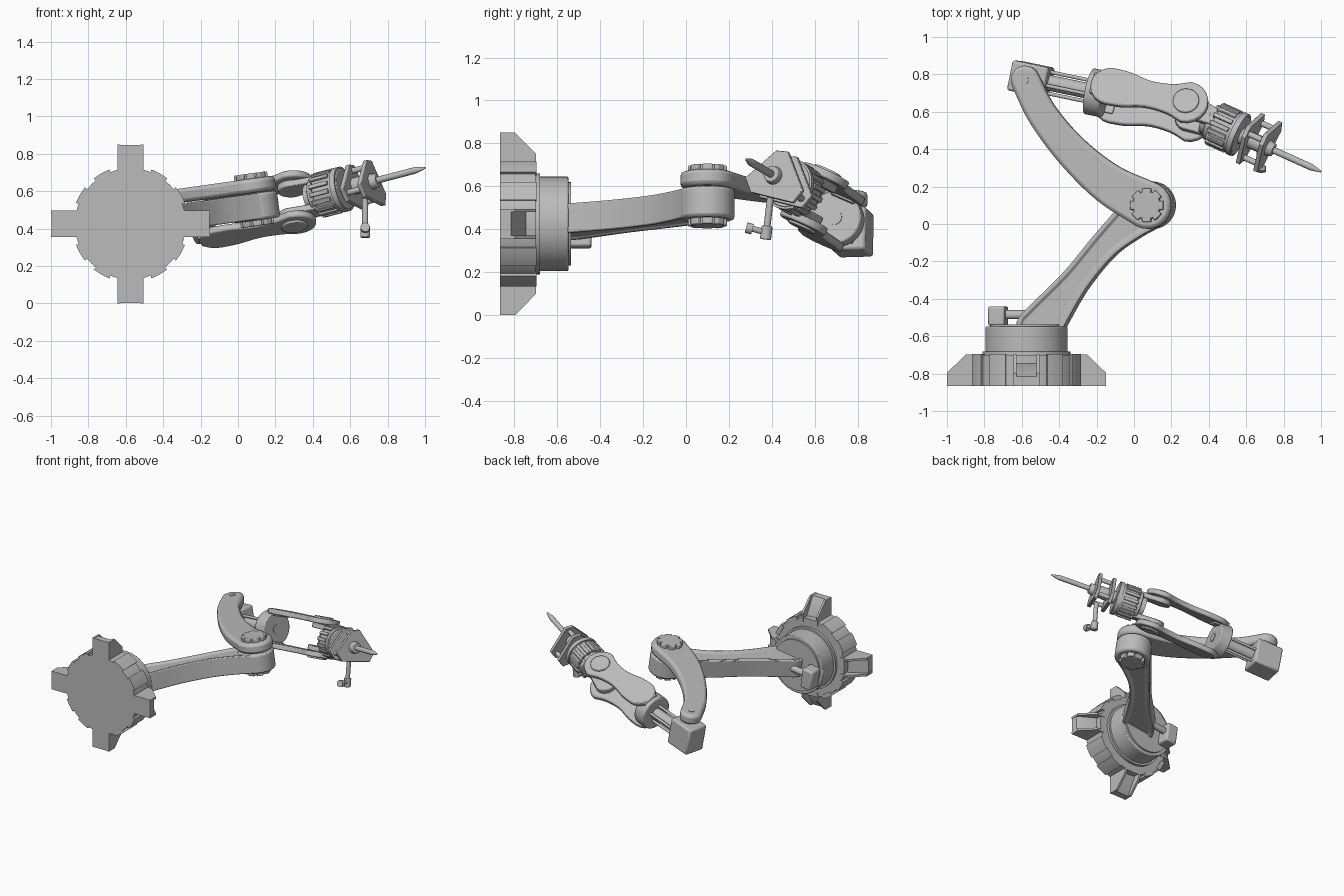
import bpy, bmesh, math
from mathutils import Matrix, Vector

if "Cube" in bpy.data.objects:
    bpy.data.objects.remove(bpy.data.objects["Cube"])

grey = bpy.data.materials.new("plain grey")
grey.use_nodes = True
grey.diffuse_color = (0.5, 0.5, 0.5, 1)
grey.node_tree.nodes["Principled BSDF"].inputs["Base Color"].default_value = (0.5, 0.5, 0.5, 1)


def frame(origin, x_dir, z_hint):
    x = Vector(x_dir).normalized()
    y = Vector(z_hint).cross(x).normalized()
    m = Matrix((x, y, x.cross(y))).transposed().to_4x4()
    m.translation = origin
    return m


def finish(name, bm, mat, bevel=0.0):
    bmesh.ops.recalc_face_normals(bm, faces=bm.faces)
    me = bpy.data.meshes.new(name)
    bm.to_mesh(me)
    bm.free()
    me.materials.append(grey)
    ob = bpy.data.objects.new(name, me)
    bpy.context.collection.objects.link(ob)
    ob.matrix_world = mat
    if bevel:
        mod = ob.modifiers.new("soft edges", 'BEVEL')
        mod.width, mod.segments, mod.limit_method = bevel, 2, 'ANGLE'
        mod.angle_limit = math.radians(40)
    bpy.context.view_layer.objects.active = ob
    bpy.ops.object.select_all(action='DESELECT')
    ob.select_set(True)
    bpy.ops.object.shade_smooth_by_angle(angle=math.radians(32))
    return ob


def prism(name, pts, z0, z1, mat, bevel=0.0, recess=0.0):
    bm = bmesh.new()
    low = bm.faces.new([bm.verts.new((x, y, z0)) for x, y in pts])
    out = bmesh.ops.extrude_face_region(bm, geom=[low])["geom"]
    bmesh.ops.translate(bm, verts=[g for g in out if isinstance(g, bmesh.types.BMVert)],
                        vec=(0, 0, z1 - z0))
    bmesh.ops.recalc_face_normals(bm, faces=bm.faces)
    if recess:
        caps = [f for f in bm.faces if abs(f.normal.z) > 0.9]
        bmesh.ops.inset_individual(bm, faces=caps, thickness=0.025)
        bmesh.ops.inset_individual(bm, faces=caps, thickness=0.005, depth=-recess)
    return finish(name, bm, mat, bevel)


def box(name, lo, hi, mat, bevel=0.0):
    pts = [(lo[0], lo[1]), (hi[0], lo[1]), (hi[0], hi[1]), (lo[0], hi[1])]
    return prism(name, pts, lo[2], hi[2], mat, bevel)


def cyl(name, p0, p1, r0, r1=None, mat=Matrix(), sides=32, bevel=0.0):
    a, b = Vector(p0), Vector(p1)
    bm = bmesh.new()
    bmesh.ops.create_cone(bm, cap_ends=True, segments=sides, radius1=r0,
                          radius2=r0 if r1 is None else r1, depth=(b - a).length)
    turn = (b - a).to_track_quat('Z', 'Y').to_matrix().to_4x4()
    bm.transform(Matrix.Translation((a + b) / 2) @ turn)
    return finish(name, bm, mat, bevel)


def ribbon(nodes, steps=6, cap=10):
    """Outline of a smooth limb through (x, y, half width) with round ends."""
    n = [Vector(p) for p in nodes]
    n = [2 * n[0] - n[1]] + n + [2 * n[-1] - n[-2]]
    path = []
    for i in range(1, len(n) - 2):
        a, b, c, d = n[i - 1:i + 3]
        for k in range(steps):
            t = k / steps
            path.append(0.5 * (2 * b + (c - a) * t + (2 * a - 5 * b + 4 * c - d) * t ** 2
                               + (3 * b - a - 3 * c + d) * t ** 3))
    path.append(n[-2])
    left, right, ends = [], [], []
    for i, p in enumerate(path):
        d = (path[min(i + 1, len(path) - 1)] - path[max(i - 1, 0)]).xy.normalized()
        side = Vector((-d.y, d.x)) * p.z
        left.append(p.xy + side)
        right.append(p.xy - side)
        ends.append((p, math.atan2(side.y, side.x)))

    def arc(p, start):
        return [p.xy + p.z * Vector((math.cos(start - math.pi * k / cap),
                                     math.sin(start - math.pi * k / cap))) for k in range(1, cap)]
    return left + arc(*ends[-1]) + right[::-1] + arc(ends[0][0], ends[0][1] + math.pi)


# Coordinate frames: base axis, tilted arm plane, rolled forearm, bent wrist
BASE = frame((-0.575, -0.866, 0.425), (1, 0, 0), (0, 1, 0))
ARM = Matrix.Translation((-0.575, 0, 0.425)) @ Matrix.Rotation(math.radians(-8), 4, 'Y')
JOINT, TIP, BLOCK = Vector((0.29, 0.60, 0.54)), Vector((1, 0.28, 0.725)), Vector((-0.55, 0.775, 0.38))
ROLL = (0, 0.4, 0.92)
FORE = frame(BLOCK, JOINT - BLOCK, ROLL)
WRIST = frame(JOINT, TIP - JOINT, ROLL)
TOOL = frame(JOINT, TIP - JOINT, (0, 0, 1))
REACH, LENGTH = (JOINT - BLOCK).length, (TIP - JOINT).length

# Base drum with raised panels
cyl("base_drum", (0, 0, 0), (0, 0, 0.165), 0.297, mat=BASE, sides=48)
for i in range(12):
    if i % 3:
        m = BASE @ Matrix.Rotation(i * math.tau / 12, 4, 'Z')
        a = math.radians(9)
        arc = [(0.312 * math.cos(a * k / 2), 0.312 * math.sin(a * k / 2)) for k in range(-2, 3)]
        prism("base_panel", [(0.28, -0.04)] + arc + [(0.28, 0.04)], 0, 0.17, m)
cyl("base_flange", (0, 0, 0.16), (0, 0, 0.185), 0.235, mat=BASE, sides=48)
cyl("turntable", (0, 0, 0.18), (0, 0, 0.318), 0.22, mat=BASE, sides=48, bevel=0.006)
cyl("turntable_cap", (0, 0, 0.31), (0, 0, 0.33), 0.195, mat=BASE, sides=48)

# Four feet with gusset walls and a sunken sloping web
for i in range(4):
    m = BASE @ Matrix.Rotation(i * math.pi / 2, 4, 'Z')
    side = m @ Matrix.Rotation(math.pi / 2, 4, 'X')
    full = [(0.26, 0), (0.425, 0), (0.425, 0.07), (0.325, 0.168), (0.26, 0.168)]
    web = [(0.26, 0), (0.423, 0), (0.423, 0.05), (0.30, 0.12), (0.26, 0.12)]
    prism("foot_web", web, -0.055, 0.055, side)
    for s in (-1, 1):
        prism("foot_gusset", full, s * 0.0625 - 0.008, s * 0.0625 + 0.008, side)

# Lower arm, flaring into the turntable
lower = [(0.07, -0.56, 0.12), (0.13, -0.48, 0.105), (0.27, -0.30, 0.075),
         (0.42, -0.12, 0.075), (0.55, 0.0, 0.095), (0.672, 0.1, 0.125)]
prism("lower_arm", ribbon(lower), -0.07, 0.068, ARM, 0.012, 0.012)
cyl("elbow_hub", (0.672, 0.1, -0.075), (0.672, 0.1, 0.07), 0.127, mat=ARM, sides=48, bevel=0.015)

# Drive motor beside the lower arm
box("motor_box", (-0.20, -0.545, -0.09), (-0.11, -0.44, 0.06), ARM, 0.012)
cyl("motor_shaft", (-0.12, -0.485, 0), (0.11, -0.485, 0), 0.024, mat=ARM)

# Curved upper arm
upper = [(0.01, 0.77, 0.077), (0.10, 0.59, 0.08), (0.26, 0.39, 0.09),
         (0.46, 0.215, 0.108), (0.672, 0.1, 0.127)]
prism("upper_arm", ribbon(upper), 0.074, 0.15, ARM, 0.02)
cyl("shoulder_bolt", (0.01, 0.77, 0.14), (0.01, 0.77, 0.154), 0.022, mat=ARM)

# Toothed caps on both sides of the elbow
for z0, z1 in ((0.14, 0.178), (-0.105, -0.06)):
    cyl("elbow_cap", (0.672, 0.1, z0), (0.672, 0.1, z1), 0.075, mat=ARM, bevel=0.006)
    for i in range(8):
        m = ARM @ Matrix.Translation((0.672, 0.1, 0)) @ Matrix.Rotation(i * math.tau / 8, 4, 'Z')
        box("elbow_cap_tooth", (0.05, -0.024, z0), (0.09, 0.024, z1), m, 0.006)

# Forearm carrier block, tube, rods and collar
block = frame(BLOCK, JOINT - BLOCK, (-0.14, 0, 1))
box("forearm_block", (-0.10, -0.082, -0.095), (0.10, 0.082, 0.11), block, 0.014)
cyl("forearm_tube", (0, 0, 0), (0.34, 0, 0), 0.042, mat=FORE)
for i in range(4):
    y, z = 0.06 * math.cos(i * math.pi / 2 + 0.7), 0.06 * math.sin(i * math.pi / 2 + 0.7)
    cyl("forearm_rod", (0.05, y, z), (0.36, y, z), 0.01, mat=FORE, sides=12)
cyl("fork_collar", (0.32, 0, 0), (0.415, 0, 0), 0.125, mat=FORE, sides=40, bevel=0.008)
cyl("collar_boss", (0.40, 0, 0), (0.42, 0, 0), 0.035, mat=FORE)

# Fork plates with pivot discs
fork = [(0.45, 0, 0.105), (0.54, 0, 0.10), (0.66, 0, 0.076), (0.78, 0, 0.085), (REACH, 0, 0.118)]
for s in (-1, 1):
    z0, z1 = sorted((s * 0.10, s * 0.138))
    prism("fork_plate", ribbon(fork), z0, z1, FORE, 0.008)
    box("fork_root", (0.35, -0.06, min(s * 0.09, s * 0.134)),
        (0.46, 0.06, max(s * 0.09, s * 0.134)), FORE, 0.006)
    cyl("fork_pivot", (REACH, 0, s * 0.09), (REACH, 0, s * 0.15), 0.07, mat=FORE, bevel=0.006)
    # Wrist cheeks between the fork plates
    z0, z1 = sorted((s * 0.062, s * 0.098))
    prism("wrist_cheek", ribbon([(0, 0, 0.075), (0.08, 0, 0.06), (0.15, 0, 0.05)]), z0, z1, WRIST, 0.005)

# Ribbed barrel
cyl("barrel_neck", (0.10, 0, 0), (0.18, 0, 0), 0.075, mat=TOOL)
cyl("barrel_collar", (0.135, 0, 0), (0.175, 0, 0), 0.10, mat=TOOL, bevel=0.005)
cyl("barrel", (0.17, 0, 0), (0.32, 0, 0), 0.112, mat=TOOL, sides=40, bevel=0.006)
cyl("barrel_band", (0.285, 0, 0), (0.315, 0, 0), 0.122, mat=TOOL, sides=40)
for i in range(16):
    m = TOOL @ Matrix.Rotation(i * math.tau / 16, 4, 'X')
    box("barrel_rib", (0.16, -0.012, 0.095), (0.27, 0.012, 0.122), m, 0.003)

# Two clipped triangular plates with spacers
PLATE = frame(JOINT + TOOL.to_3x3() @ Vector((0.35, 0, 0)), TOOL.to_3x3() @ Vector((0, 1, 0)),
              TOOL.to_3x3() @ Vector((1, 0, 0)))
shape = [(0, 0.12), (0.06, 0.115), (0.155, -0.07), (0.11, -0.13), (-0.11, -0.08), (-0.145, -0.01)]
for z in (0, 0.105):
    prism("tool_plate", shape, z, z + 0.025, PLATE, 0.003)
for x, y in ((0.025, 0.085), (0.105, -0.085), (-0.10, -0.035)):
    cyl("plate_spacer", (x, y, 0.01), (x, y, 0.12), 0.016, mat=PLATE, sides=16)
cyl("tool_core", (0.30, 0, 0), (0.47, 0, 0), 0.045, mat=TOOL)

# Probe with tapered point
cyl("probe_collar", (0.47, 0, 0), (0.515, 0, 0), 0.045, 0.036, TOOL, bevel=0.004)
cyl("probe_rod", (0.50, 0, 0), (LENGTH - 0.06, 0, 0), 0.018, mat=TOOL, sides=20)
cyl("probe_point", (LENGTH - 0.06, 0, 0), (LENGTH, 0, 0), 0.018, 0.005, TOOL, sides=20)

# Small nozzle hanging under the plates
cyl("nozzle_stem", (0.68, 0.395, 0.56), (0.68, 0.375, 0.39), 0.016, sides=16)
cyl("nozzle_joint", (0.68, 0.378, 0.415), (0.68, 0.37, 0.352), 0.026, sides=16, bevel=0.005)
cyl("nozzle_arm", (0.68, 0.375, 0.385), (0.68, 0.30, 0.405), 0.014, sides=16)
cyl("nozzle_tip", (0.68, 0.31, 0.40), (0.68, 0.28, 0.408), 0.025, sides=16)
